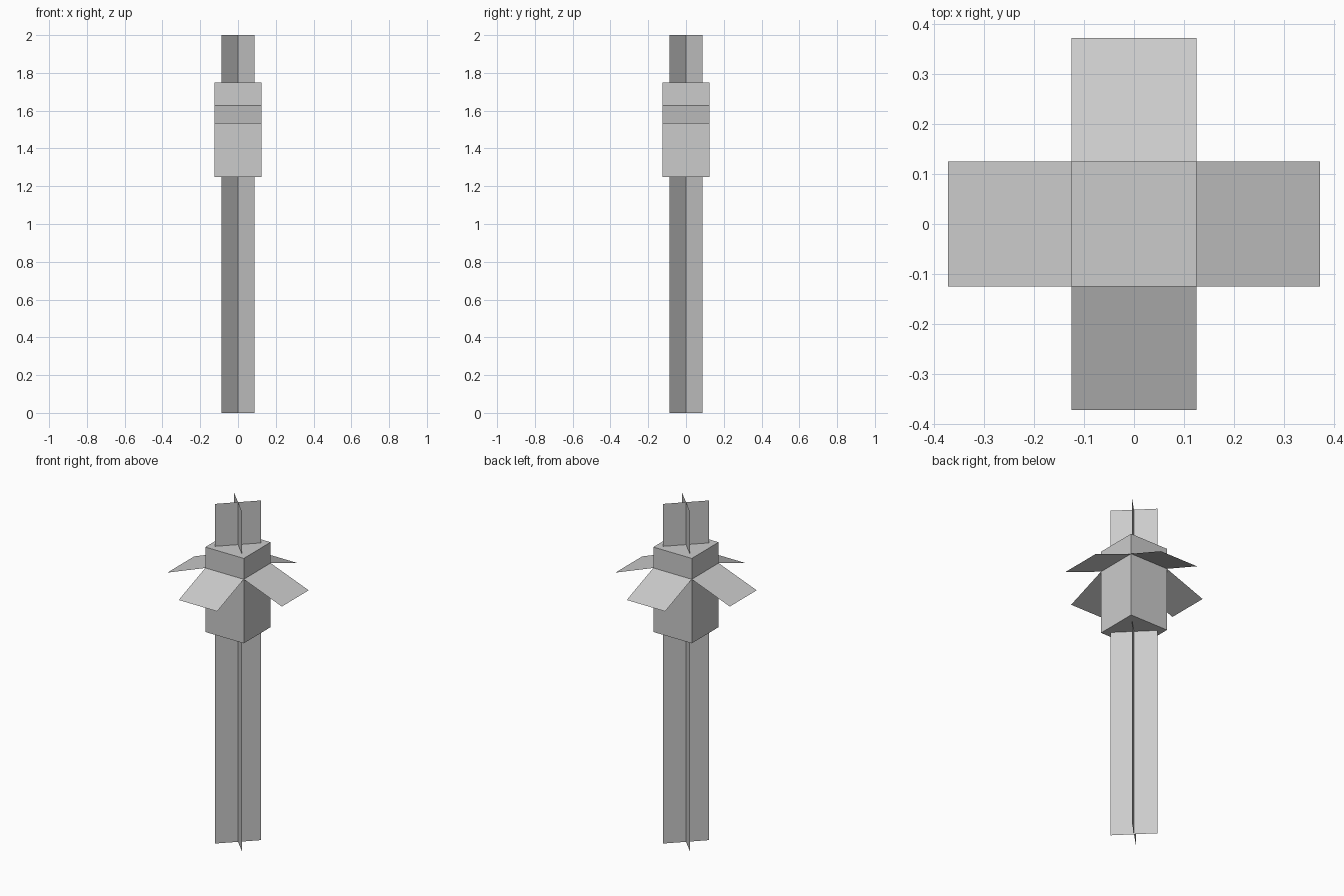
import bpy
from math import radians
from mathutils import Matrix

if "Cube" in bpy.data.objects:
    bpy.data.objects.remove(bpy.data.objects["Cube"])

def mesh_object(name, verts, faces):
    mesh = bpy.data.meshes.new(name)
    mesh.from_pydata(verts, [], faces)
    obj = bpy.data.objects.new(name, mesh)
    bpy.context.collection.objects.link(obj)
    return obj

def quad(name, verts, degrees):
    rot = Matrix.Rotation(radians(degrees), 4, 'Z')
    obj = mesh_object(name, verts, [(0, 1, 2, 3)])
    obj.data.transform(rot)
    return obj

W = 0.125    # half width of stalk planes, pod and leaves
HEIGHT = 2.0

# Stalk: two flat planes crossing on the diagonals
for i, angle in enumerate((45, -45)):
    quad(f"stalk_plane_{i + 1}",
         [(-W, 0, 0), (W, 0, 0), (W, 0, HEIGHT), (-W, 0, HEIGHT)], angle)

# Square pod around the upper stalk
bpy.ops.mesh.primitive_cube_add(size=1, location=(0, 0, 1.5))
pod = bpy.context.object
pod.name = "pod"
pod.scale = (2 * W, 2 * W, 0.5)

# Four drooping leaves, one hinged on each side of the pod
for i in range(4):
    quad(f"leaf_{i + 1}",
         [(W, -W, 1.627), (0.373, -W, 1.533), (0.373, W, 1.533), (W, W, 1.627)],
         90 * i)
